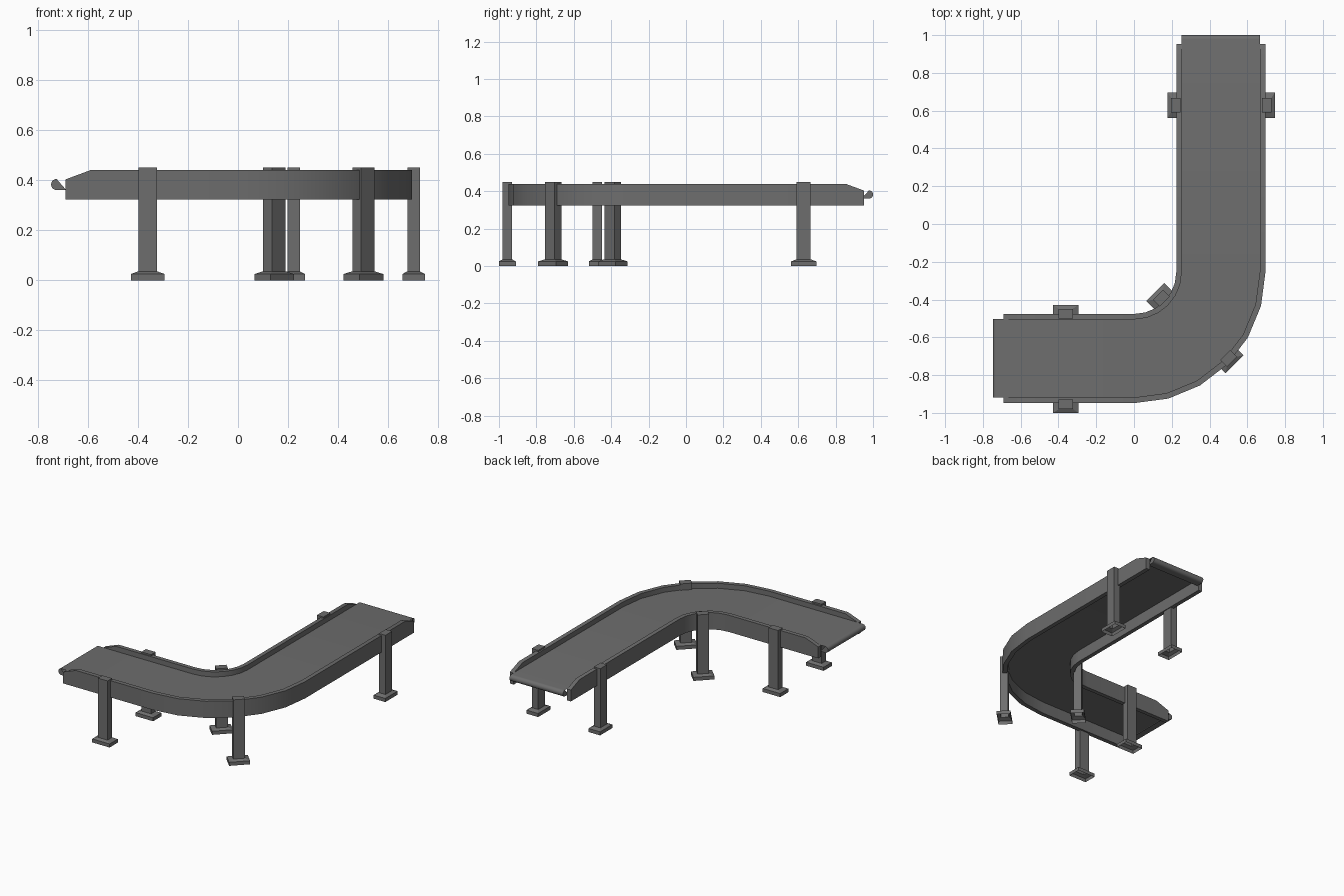
import bpy, bmesh, math
from mathutils import Matrix, Vector

if "Cube" in bpy.data.objects:
    bpy.data.objects.remove(bpy.data.objects["Cube"])

grey = bpy.data.materials.new("dark grey metal")
grey.diffuse_color = (0.155, 0.155, 0.155, 1)
grey.use_nodes = True
grey.node_tree.nodes["Principled BSDF"].inputs["Base Color"].default_value = grey.diffuse_color

CX, CY = 0.002, -0.254            # centre of the bend


def place(kind, s, r):
    """Point at radius r on the lower straight, the bend or the upper straight."""
    if kind == "low":
        return s, CY - r
    if kind == "bend":
        return CX + r * math.sin(s), CY - r * math.cos(s)
    return CX + r, s


def finish(name, bm, smooth=True):
    me = bpy.data.meshes.new(name)
    bm.to_mesh(me)
    bm.free()
    me.materials.append(grey)
    ob = bpy.data.objects.new(name, me)
    bpy.context.collection.objects.link(ob)
    if smooth:
        bpy.ops.object.select_all(action='DESELECT')
        ob.select_set(True)
        bpy.context.view_layer.objects.active = ob
        bpy.ops.object.shade_smooth_by_angle(angle=math.radians(35))
    return ob


def bend(*extra):
    return [("bend", math.pi / 12 * i, *extra) for i in range(7)]


# belt: a single sheet whose ends curl under around a half-round nose
def belt(name, r0, r1):
    zc, h, lip = 0.383, 0.022, 0.06
    nose = [(h * (1 - math.sin(t)), zc - h * math.cos(t))
            for t in (math.pi * i / 10 for i in range(11))]
    nose = [(lip, zc - h)] + nose
    path = [("low", -0.747 + d, z) for d, z in nose]
    path += bend(zc + h)
    path += [("up", 1.0 - d, z) for d, z in reversed(nose)]
    bm = bmesh.new()
    pairs = [[bm.verts.new((*place(k, s, r), z)) for r in (r0, r1)] for k, s, z in path]
    for a, b in zip(pairs, pairs[1:]):
        bm.faces.new((a[0], a[1], b[1], b[0]))
    # flat side cheeks closing the two curled noses
    for side in (0, 1):
        bm.faces.new([p[side] for p in pairs[:12]])
        bm.faces.new([p[side] for p in pairs[-12:]])
    bmesh.ops.recalc_face_normals(bm, faces=bm.faces)
    top = max(bm.faces, key=lambda f: f.calc_area())
    if top.normal.z < 0:
        bmesh.ops.reverse_faces(bm, faces=bm.faces)
    finish(name, bm)


belt("belt", 0.25, 0.665)


# side rails: solid bars with sloped ends
def rail(name, r0, r1, zb=0.323, zt=0.44, ze=0.403):
    stations = [("low", -0.69, ze), ("low", -0.59, zt)] + bend(zt)
    stations += [("up", 0.853, zt), ("up", 0.953, ze)]
    bm = bmesh.new()
    rings = [[bm.verts.new((*place(k, s, r), z))
              for r, z in ((r0, zb), (r1, zb), (r1, top), (r0, top))]
             for k, s, top in stations]
    for a, b in zip(rings, rings[1:]):
        for i in range(4):
            j = (i + 1) % 4
            bm.faces.new((a[i], a[j], b[j], b[i]))
    bm.faces.new(rings[0])
    bm.faces.new(rings[-1])
    bmesh.ops.recalc_face_normals(bm, faces=bm.faces)
    finish(name, bm)


rail("inner_rail", 0.222, 0.251)
rail("outer_rail", 0.664, 0.694)


# legs: post on a sloped foot that is hollow underneath
def leg(name, x, y, angle):
    bm = bmesh.new()
    prev = None
    for w, d, z in ((0.135, 0.09, 0), (0.135, 0.09, 0.025),
                    (0.075, 0.05, 0.036), (0.075, 0.05, 0.45)):
        ring = [bm.verts.new((sx * w / 2, sy * d / 2, z))
                for sx, sy in ((-1, -1), (1, -1), (1, 1), (-1, 1))]
        if prev:
            for i in range(4):
                j = (i + 1) % 4
                bm.faces.new((prev[i], prev[j], ring[j], ring[i]))
        prev = ring
    bm.faces.new(prev)
    ob = finish(name, bm, smooth=False)
    ob.matrix_world = Matrix.Translation(Vector((x, y, 0))) @ Matrix.Rotation(angle, 4, 'Z')


Q = math.pi / 4
leg("lower_outer_leg", -0.361, -0.955, 0)
leg("lower_inner_leg", -0.361, -0.474, 0)
leg("bend_outer_leg", 0.501, -0.711, Q)
leg("bend_inner_leg", 0.145, -0.392, Q)
leg("upper_outer_leg", 0.702, 0.629, 2 * Q)
leg("upper_inner_leg", 0.222, 0.629, 2 * Q)
